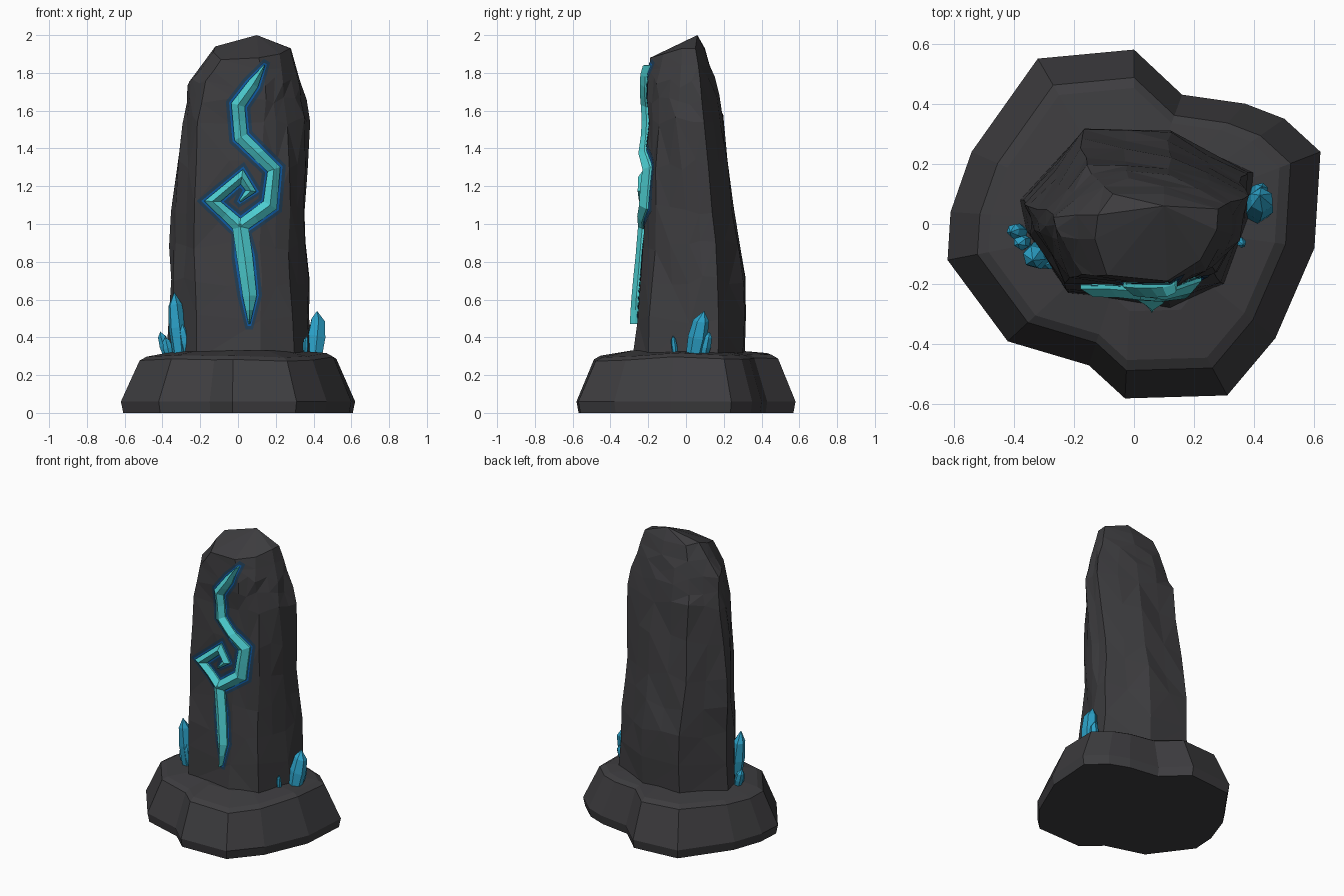
import bpy, bmesh, math, random
from mathutils import Vector
from mathutils.bvhtree import BVHTree

if "Cube" in bpy.data.objects:
    bpy.data.objects.remove(bpy.data.objects["Cube"])

random.seed(4)


def material(name, rgb):
    m = bpy.data.materials.new(name)
    m.diffuse_color = (*rgb, 1)
    m.use_nodes = True
    m.node_tree.nodes["Principled BSDF"].inputs["Base Color"].default_value = m.diffuse_color
    return m


STONE = material("dark_stone", (0.047, 0.046, 0.050))
TEAL = material("rune_teal", (0.075, 0.62, 0.64))
BLUE = material("glow_blue", (0.004, 0.10, 0.36))
DIM = material("glow_dim_blue", (0.015, 0.045, 0.085))
CRYSTAL = material("crystal_blue", (0.025, 0.36, 0.58))


def finish(bm, name, mat, closed=True):
    if closed:
        bmesh.ops.recalc_face_normals(bm, faces=bm.faces[:])
    me = bpy.data.meshes.new(name)
    bm.to_mesh(me)
    bm.free()
    me.materials.append(mat)
    ob = bpy.data.objects.new(name, me)
    bpy.context.collection.objects.link(ob)
    return ob


def loft(rings, apex=None):
    """Skin a stack of rings, closed below, with a flat or pointed top."""
    bm = bmesh.new()
    rows = [[bm.verts.new(p) for p in r] for r in rings]
    n = len(rows[0])
    for a, b in zip(rows, rows[1:]):
        for i in range(n):
            j = (i + 1) % n
            bm.faces.new((a[i], a[j], b[j], b[i]))
    bm.faces.new(rows[0][::-1])
    if apex:
        t = bm.verts.new(apex)
        for i in range(n):
            bm.faces.new((rows[-1][i], rows[-1][(i + 1) % n], t))
    else:
        bm.faces.new(rows[-1])
    return bm


# Base slab: notched outline, tapered sides and bevelled top
outline = [(-0.62, -0.12), (-0.42, -0.39), (-0.15, -0.47), (-0.03, -0.58), (0.31, -0.57),
           (0.47, -0.38), (0.60, -0.08), (0.62, 0.24), (0.50, 0.35), (0.37, 0.40),
           (0.16, 0.43), (0.0, 0.58), (-0.32, 0.55), (-0.54, 0.24), (-0.61, 0.04)]
levels = [(0.98, 0.0), (1.0, 0.06), (0.84, 0.285), (0.78, 0.305), (0.5, 0.33)]
base = loft([[(x * s, y * s, z + (0.012 * math.sin(3 * x + 5 * y) if 0.2 < z < 0.33 else 0))
              for x, y in outline] for s, z in levels])
finish(base, "base_slab", STONE)

# Standing stone: irregular nine-sided rings
sections = [
    (0.28, [(-0.36, -0.02), (-0.22, -0.23), (0.12, -0.285), (0.30, -0.20), (0.385, 0.03),
            (0.40, 0.17), (0.12, 0.30), (-0.17, 0.31), (-0.38, 0.08)]),
    (0.70, [(-0.34, -0.03), (-0.22, -0.21), (0.12, -0.245), (0.28, -0.18), (0.36, 0.02),
            (0.37, 0.16), (0.12, 0.31), (-0.17, 0.31), (-0.36, 0.07)]),
    (1.08, [(-0.335, -0.02), (-0.23, -0.19), (0.12, -0.215), (0.27, -0.16), (0.34, 0.0),
            (0.35, 0.14), (0.12, 0.24), (-0.17, 0.25), (-0.355, 0.06)]),
    (1.55, [(-0.28, -0.04), (-0.21, -0.18), (0.14, -0.20), (0.26, -0.15), (0.36, -0.05),
            (0.38, 0.10), (0.12, 0.185), (-0.16, 0.19), (-0.295, 0.04)]),
    (1.75, [(-0.24, -0.05), (-0.17, -0.175), (0.14, -0.20), (0.24, -0.15), (0.32, -0.03),
            (0.33, 0.08), (0.10, 0.15), (-0.13, 0.15), (-0.26, 0.03)])]
rings = [[(x, y, z) for x, y in pts] for z, pts in sections]
rings.append([(-0.13, -0.05, 1.91), (-0.09, -0.17, 1.87), (0.11, -0.19, 1.88), (0.22, -0.12, 1.90),
              (0.275, -0.02, 1.93), (0.28, 0.05, 1.93), (0.10, 0.10, 1.92), (-0.07, 0.10, 1.93),
              (-0.12, 0.03, 1.94)])
bm = loft(rings, (0.10, 0.06, 2.0))
corners = set(bm.verts)
bmesh.ops.subdivide_edges(bm, edges=[e for e in bm.edges if min(v.co.z for v in e.verts) < 1.8
                                     and max(v.co.z for v in e.verts) > 0.3], cuts=1, use_grid_fill=True)
for v in bm.verts:      # chipped facets
    if v not in corners and 0.3 < v.co.z < 1.8:
        v.co += Vector([random.uniform(-0.009, 0.009) for _ in range(2)] + [random.uniform(-0.03, 0.03)])
bmesh.ops.triangulate(bm, faces=bm.faces[:])
bmesh.ops.recalc_face_normals(bm, faces=bm.faces[:])
tree = BVHTree.FromBMesh(bm)
finish(bm, "standing_stone", STONE)


def stone_y(x, z):
    hit = tree.ray_cast(Vector((x, -2, z)), Vector((0, 1, 0)))[0]
    return hit.y if hit else -0.15


def mitred(path, extra):
    """Left and right edge points of a stroke given as (x, z, width)."""
    pts = [Vector(p[:2]) for p in path]
    out = []
    for i, p in enumerate(pts):
        d0 = (p - pts[i - 1]).normalized() if i else (pts[1] - p).normalized()
        d1 = (pts[i + 1] - p).normalized() if i + 1 < len(pts) else d0
        t = (d0 + d1).normalized()
        n = Vector((-t.y, t.x))
        h = (path[i][2] / 2 + extra) * min(1 / max(t.dot(d0), 0.3), 1.45)
        if extra and i in (0, len(pts) - 1):     # glow reaches past the tips
            p = p + d0 * extra * (1 if i else -1)
            h *= 0.6
        out.append((p - n * h, p + n * h))
    return out


def stroke(name, path, mat, profile, extra=0.0, steps=2, closed=False):
    """Ribbon laid over the stone; profile is (position across, height)."""
    edges = mitred(path, extra)
    bm = bmesh.new()
    rows = []
    for k in range((len(edges) - 1) * steps + 1):
        i = min(k // steps, len(edges) - 2)
        f = k / steps - i
        a, b = (edges[i][s].lerp(edges[i + 1][s], f) for s in (0, 1))
        row = []
        for u, h in profile:
            q = a.lerp(b, u)
            row.append(bm.verts.new((q.x, stone_y(q.x, q.y) - h, q.y)))
        rows.append(row)
    for r, s in zip(rows, rows[1:]):
        for j in range(len(profile) - 1):
            bm.faces.new((r[j], r[j + 1], s[j + 1], s[j]))
    if closed:
        for r, s in zip(rows, rows[1:]):
            bm.faces.new((r[-1], r[0], s[0], s[-1]))
        bm.faces.new(rows[0])
        bm.faces.new(rows[-1])
    bmesh.ops.recalc_face_normals(bm, faces=bm.faces[:])
    if not closed:
        bm.normal_update()
        if sum(f.normal.y for f in bm.faces) > 0:
            bmesh.ops.reverse_faces(bm, faces=bm.faces[:])
    finish(bm, name, mat, closed)


# Glowing rune: curling stroke and dagger-like tail
curl = [(0.14, 1.84, 0.008), (0.08, 1.74, 0.06), (0.0, 1.63, 0.07), (0.015, 1.46, 0.07),
        (0.19, 1.29, 0.065), (0.17, 1.10, 0.075), (0.01, 0.985, 0.07), (-0.135, 1.12, 0.06),
        (0.02, 1.25, 0.055), (0.068, 1.175, 0.045), (0.01, 1.12, 0.012)]
tail = [(0.01, 1.0, 0.085), (0.035, 0.83, 0.085), (0.062, 0.62, 0.075), (0.06, 0.47, 0.008)]
bar = [(0, -0.02), (0, 0.018), (0.5, 0.046), (1, 0.018), (1, -0.02)]
flat = [i / 6 for i in range(7)]
for label, path in (("curl", curl), ("tail", tail)):
    stroke("rune_" + label, path, TEAL, bar, closed=True)
    stroke("inner_glow_" + label, path, BLUE, [(u, 0.007) for u in flat], 0.011, 8)
    stroke("outer_glow_" + label, path, DIM, [(u, 0.004) for u in flat], 0.028, 8)


# Crystals: tilted six-sided prisms with off-centre points
def crystal(name, foot, tip, r):
    foot, tip = Vector(foot), Vector(tip)
    q = (tip - foot).to_track_quat('Z', 'Y')
    length = (tip - foot).length
    rings = []
    for f, s in ((0, 0.8), (0.45, 1.0), (0.8, 0.8)):
        rings.append([foot + q @ Vector((r * s * math.cos(a), r * s * math.sin(a),
                                         length * f + 0.15 * r * math.cos(a)))
                      for a in (math.tau * k / 6 for k in range(6))])
    finish(loft(rings, tip + q @ Vector((r * 0.25, 0, 0))), name, CRYSTAL)


for i, c in enumerate([
        ((-0.305, -0.10, 0.29), (-0.34, -0.11, 0.64), 0.047),
        ((-0.26, -0.11, 0.29), (-0.30, -0.13, 0.47), 0.032),
        ((-0.245, -0.14, 0.29), (-0.22, -0.15, 0.48), 0.028),
        ((-0.37, -0.03, 0.29), (-0.41, -0.02, 0.43), 0.028),
        ((-0.36, -0.06, 0.29), (-0.385, -0.06, 0.40), 0.028),
        ((0.405, 0.04, 0.29), (0.43, 0.09, 0.54), 0.052),
        ((0.40, 0.09, 0.29), (0.43, 0.12, 0.43), 0.03),
        ((0.355, -0.055, 0.30), (0.36, -0.07, 0.41), 0.016)]):
    crystal(f"crystal_{i + 1}", *c)
